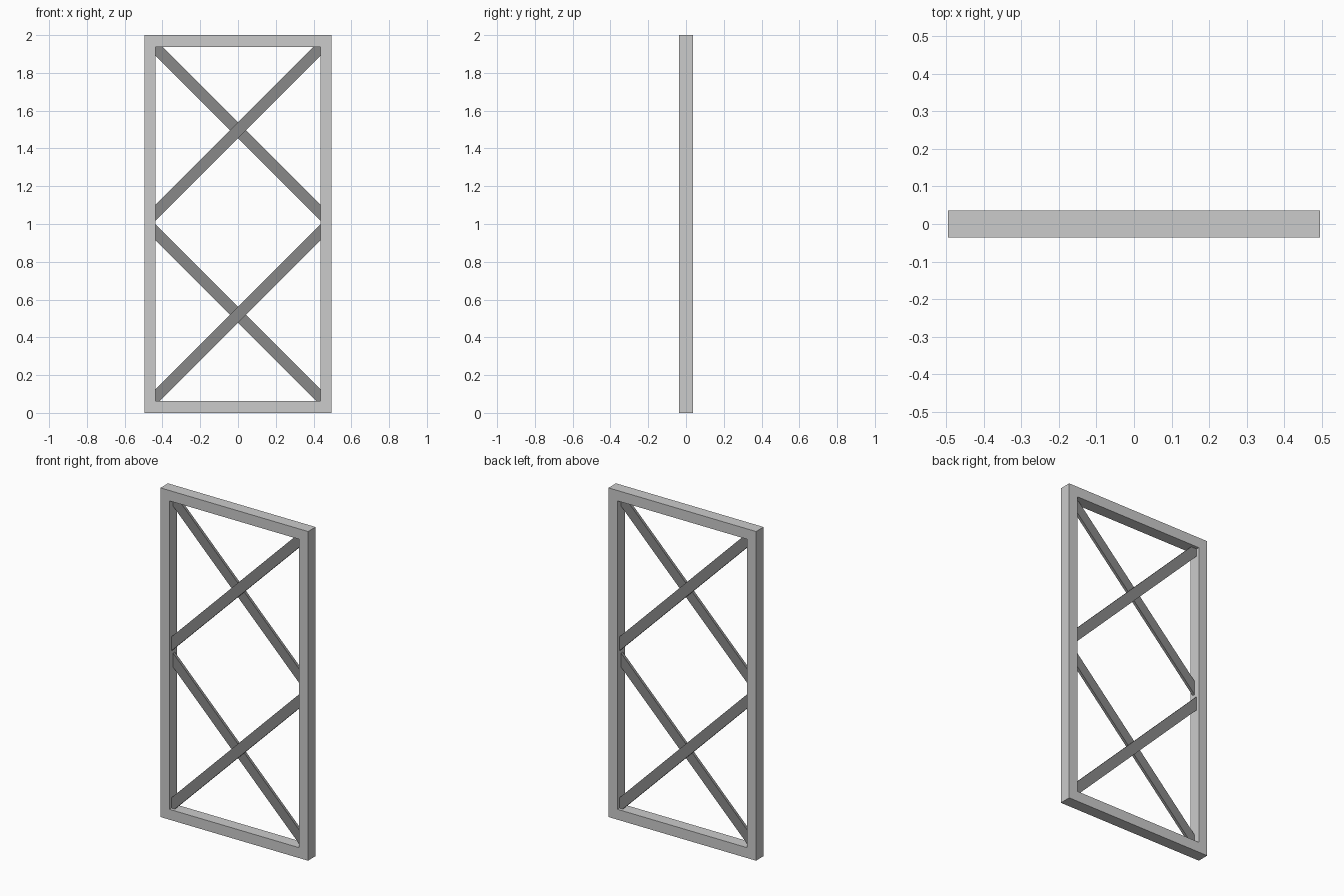
import bpy, bmesh

if "Cube" in bpy.data.objects:
    bpy.data.objects.remove(bpy.data.objects["Cube"])

W, H, D = 0.496, 2.0, 0.036      # half width, height, half depth
IX, Z0, Z1 = 0.436, 0.063, 1.937 # frame opening
T = 0.017                        # thickness of each brace layer
V = 0.0425                       # half the vertical width of a 45 degree brace

dark = bpy.data.materials.new("dark_grey")
dark.diffuse_color = (0.25, 0.25, 0.25, 1)
dark.use_nodes = True
dark.node_tree.nodes["Principled BSDF"].inputs["Base Color"].default_value = dark.diffuse_color


def finish(name, bm, mat=None):
    bmesh.ops.recalc_face_normals(bm, faces=bm.faces)
    me = bpy.data.meshes.new(name)
    bm.to_mesh(me)
    bm.free()
    if mat:
        me.materials.append(mat)
    ob = bpy.data.objects.new(name, me)
    bpy.context.collection.objects.link(ob)
    return ob


def extrude_y(bm, y0, y1):
    """Turn the flat faces at y0 into a solid reaching y1."""
    res = bmesh.ops.extrude_face_region(bm, geom=bm.faces[:], use_keep_orig=True)
    for v in res["geom"]:
        if isinstance(v, bmesh.types.BMVert):
            v.co.y += y1 - y0


# Outer frame: one continuous rectangular ring
bm = bmesh.new()
outer = [bm.verts.new((x, -D, z)) for x, z in ((-W, 0), (W, 0), (W, H), (-W, H))]
inner = [bm.verts.new((x, -D, z)) for x, z in ((-IX, Z0), (IX, Z0), (IX, Z1), (-IX, Z1))]
for i in range(4):
    j = (i + 1) % 4
    bm.faces.new((outer[i], outer[j], inner[j], inner[i]))
extrude_y(bm, -D, D)
finish("frame", bm)


def brace(name, zc, side, y0, y1):
    """Diagonal bar crossing x = 0 at zc, trimmed to the frame opening."""
    hi, lo = zc + V, zc - V
    pts = [(-IX, lo + IX)]
    if hi + IX > Z1:                       # upper end cut by the top rail
        pts += [(-IX, Z1), (hi - Z1, Z1)]
    else:
        pts += [(-IX, hi + IX)]
    pts += [(IX, hi - IX)]
    if lo - IX < Z0:                       # lower end cut by the bottom rail
        pts += [(IX, Z0), (lo - Z0, Z0)]
    else:
        pts += [(IX, lo - IX)]
    bm = bmesh.new()
    bm.faces.new([bm.verts.new((side * x, y0, z)) for x, z in pts])
    extrude_y(bm, y0, y1)
    finish(name, bm, dark)


# Two X shaped pairs of braces, rising bars in front of falling bars
for label, zc in (("upper", 1.497), ("lower", 0.519)):
    brace(label + "_falling_brace", zc, 1, 0, T)
    brace(label + "_rising_brace", zc, -1, -T, 0)
